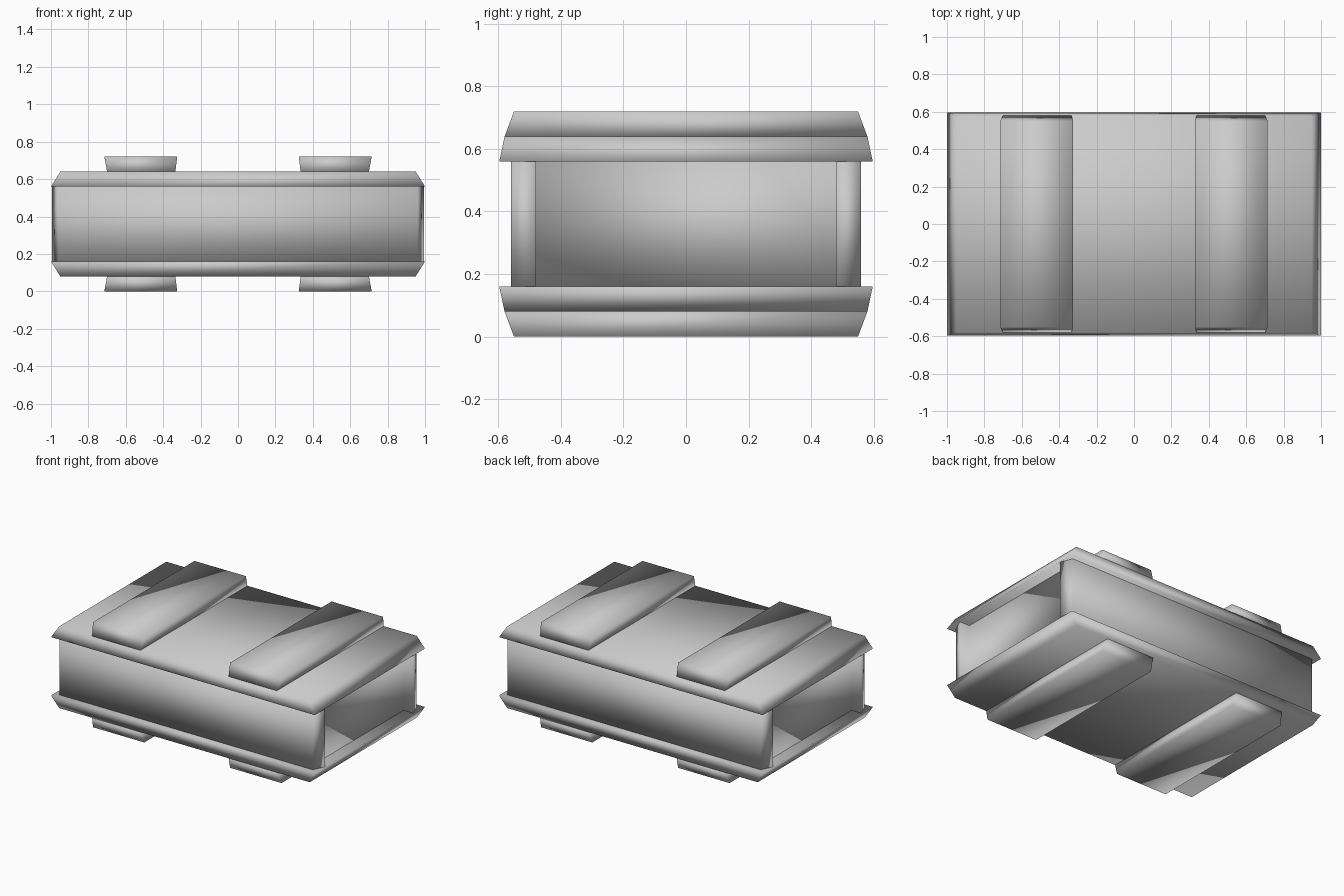
import bpy

if "Cube" in bpy.data.objects:
    bpy.data.objects.remove(bpy.data.objects["Cube"])

MID = 0.36  # height of the mirror plane between top and bottom


def loft(name, lower, upper):
    """Closed solid between two matching rings of points."""
    n = len(lower)
    faces = [tuple(reversed(range(n))), tuple(range(n, 2 * n))]
    faces += [(i, (i + 1) % n, n + (i + 1) % n, n + i) for i in range(n)]
    mesh = bpy.data.meshes.new(name)
    mesh.from_pydata(lower + upper, [], faces)
    mesh.polygons.foreach_set("use_smooth", [True] * len(faces))
    obj = bpy.data.objects.new(name, mesh)
    bpy.context.collection.objects.link(obj)
    return obj


def rect(x0, x1, y, z):
    return [(x0, -y, z), (x1, -y, z), (x1, y, z), (x0, y, z)]


def plate(name, side, a, b):
    """Tapered block from rect a (inner) to b (outer); heights measured from MID."""
    ra = rect(*a[:3], MID + side * a[3])
    rb = rect(*b[:3], MID + side * b[3])
    return loft(name, ra, rb) if side > 0 else loft(name, rb, ra)


# Crate body: chamfered corner posts with recessed end panels
corner = [(0.96, -0.56), (0.995, -0.48), (0.92, -0.48)]
half = corner + [(x, -y) for x, y in reversed(corner)]
outline = half + [(-x, -y) for x, y in half]
loft("crate_body", [(x, y, 0.16) for x, y in outline],
     [(x, y, 0.56) for x, y in outline])

for label, side in (("top", 1), ("bottom", -1)):
    # Lid and base with sloped rims
    plate(label + "_slab", side, (-1, 1, 0.597, 0.20), (-0.95, 0.95, 0.58, 0.28))
    # Two cross bars with sloped ends
    for end, s in (("left", -1), ("right", 1)):
        base = sorted((s * 0.335, s * 0.70))
        face = sorted((s * 0.325, s * 0.715))
        plate(f"{label}_{end}_bar", side, (*base, 0.58, 0.28), (*face, 0.55, 0.36))
